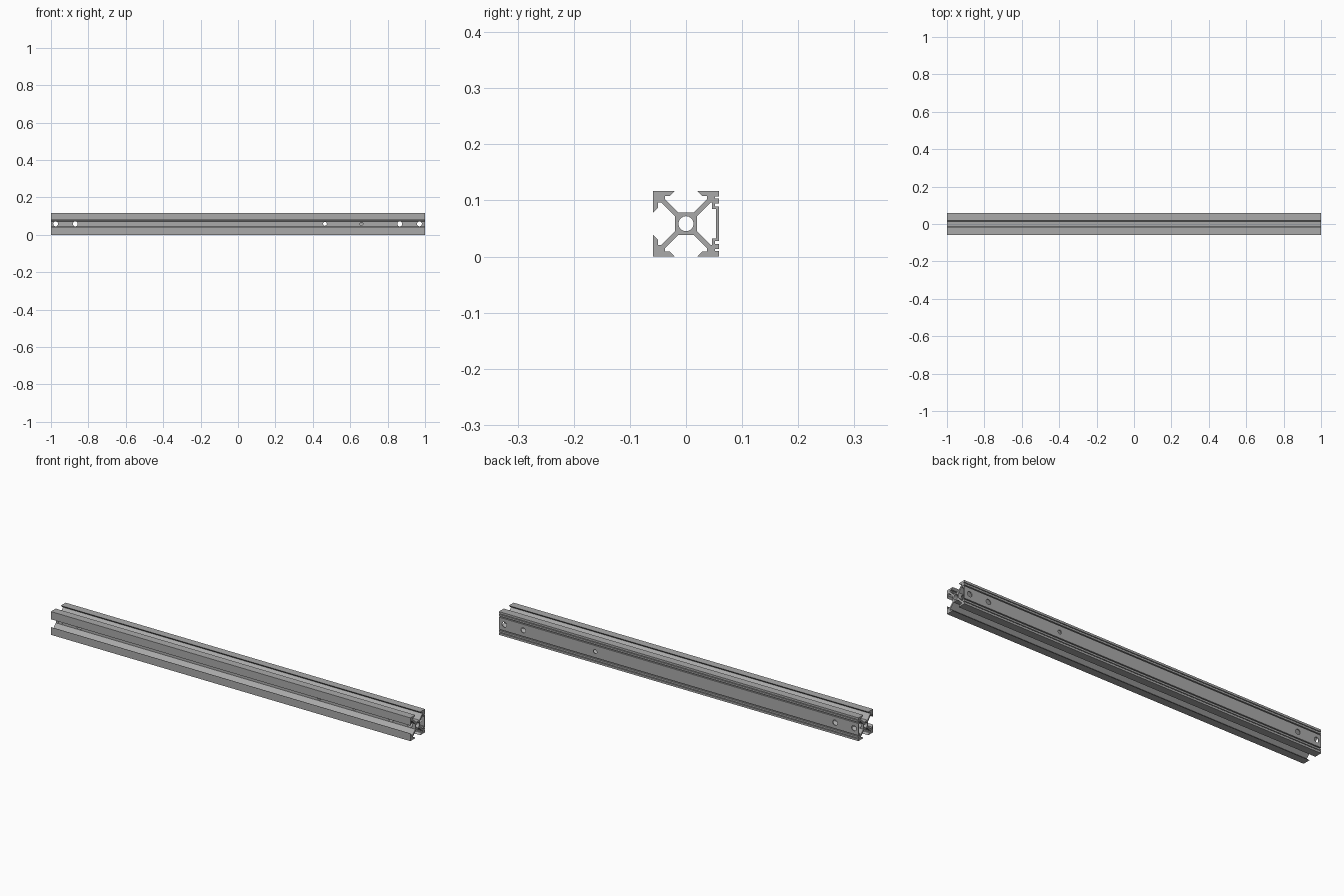
import bpy, bmesh, math
from mathutils import Matrix, Vector

cube = bpy.data.objects.get("Cube")
if cube:
    bpy.data.objects.remove(cube, do_unlink=True)

S = 1 / 560          # section unit
H = 32.75            # half width of the section
MID = H * S          # height of the bar's axis

metal = bpy.data.materials.new("aluminium grey")
metal.use_nodes = True
grey = (0.40, 0.40, 0.40, 1)
metal.diffuse_color = grey
metal.node_tree.nodes["Principled BSDF"].inputs["Base Color"].default_value = grey


def mirrored(half):
    """Half outline followed by its mirror image."""
    return half + [(-u, v) for u, v in reversed(half)]


# T-slot on the top, front and bottom sides, turned by quarter steps
slot = mirrored([(H, H), (11, H), (16, 27.7), (21, 27.7), (21, 24.5), (7.5, 11)])[:-1]
outer = []
for k in range(3):
    for u, v in slot:
        for _ in range(k):
            u, v = -v, u
        outer.append((u, v))

# Closed back side with two pairs of narrow grooves
grooves = [(H, H), (27, H), (27, 29), (25, 29), (25, H), (20, H), (20, 29), (17, 29), (17, H)]
outer += [(y, -z) for z, y in grooves] + [(y, z) for z, y in reversed(grooves[1:])]

# Hollow behind the back wall, and round bore
hollow = [(y, z) for z, y in
          mirrored([(14.5, 29.7), (14.5, 26), (21, 26), (21, 24.5), (7.5, 11)])]
bore = [(7.5 * math.cos(a), 7.5 * math.sin(a))
        for a in (math.tau * i / 32 for i in range(32))]

# Extrude the section along x
bm = bmesh.new()
edges = []
for loop in (outer, hollow, bore):
    vs = [bm.verts.new((-1, y * S, z * S + MID)) for y, z in loop]
    edges += [bm.edges.new((vs[i - 1], vs[i])) for i in range(len(vs))]
bmesh.ops.triangle_fill(bm, edges=edges, use_beauty=True)
ext = bmesh.ops.extrude_face_region(bm, geom=bm.faces[:], use_keep_orig=True)
bmesh.ops.translate(bm, vec=(2, 0, 0),
                    verts=[g for g in ext["geom"] if isinstance(g, bmesh.types.BMVert)])
bmesh.ops.recalc_face_normals(bm, faces=bm.faces[:])
mesh = bpy.data.meshes.new("slotted_bar")
bm.to_mesh(mesh)
bm.free()
bar = bpy.data.objects.new("slotted_bar", mesh)
bpy.context.collection.objects.link(bar)
mesh.materials.append(metal)

# Cross holes: x, radius, back end in y
holes = [(-0.975, 0.013, 0.1), (-0.87, 0.013, 0.1), (0.465, 0.010, 0.1),
         (0.66, 0.008, 0), (0.865, 0.013, 0.1), (0.97, 0.013, 0.1)]
bm = bmesh.new()
for x, r, end in holes:
    place = Matrix.Translation(Vector((x, (end - 0.1) / 2, MID)))
    bmesh.ops.create_cone(bm, cap_ends=True, segments=24, radius1=r, radius2=r,
                          depth=end + 0.1,
                          matrix=place @ Matrix.Rotation(math.pi / 2, 4, 'X'))
cut_mesh = bpy.data.meshes.new("hole_cutter")
bm.to_mesh(cut_mesh)
bm.free()
cut_mesh.materials.append(metal)
cutter = bpy.data.objects.new("hole_cutter", cut_mesh)
bpy.context.collection.objects.link(cutter)
cutter.hide_render = True

mod = bar.modifiers.new("cross_holes", 'BOOLEAN')
mod.operation = 'DIFFERENCE'
mod.solver = 'EXACT'
mod.object = cutter
bpy.ops.object.select_all(action='DESELECT')
bpy.context.view_layer.objects.active = bar
bar.select_set(True)
bpy.ops.object.modifier_apply(modifier=mod.name)
bpy.data.objects.remove(cutter, do_unlink=True)
bpy.ops.object.shade_smooth_by_angle(angle=math.radians(30))
